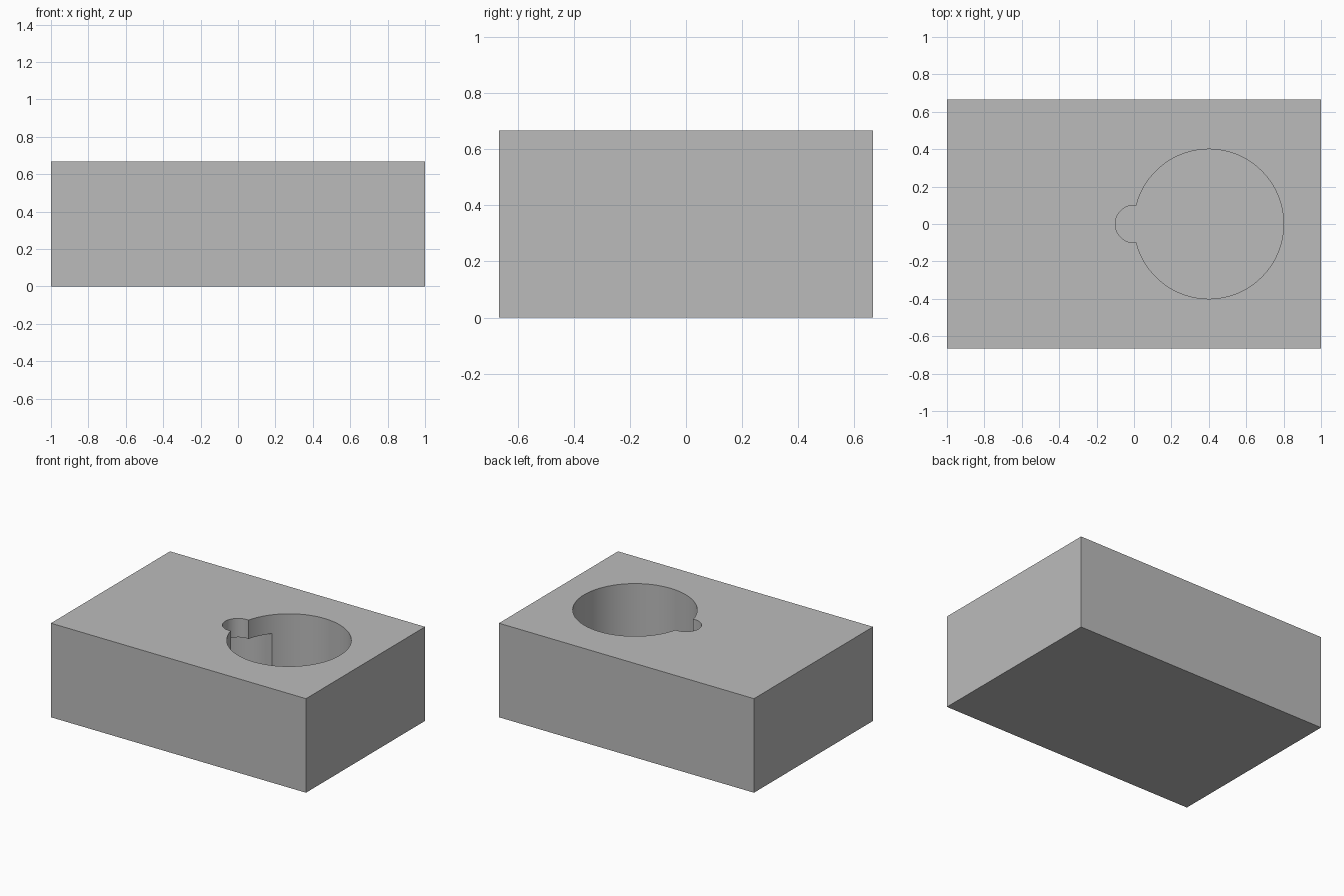
import bpy
import math

cube = bpy.data.objects.get("Cube")
if cube:
    bpy.data.objects.remove(cube, do_unlink=True)

U = 2 / 3            # one design unit; the block is 3 x 2 x 1 units
FLOOR = 0.2 * U      # thickness left under the pocket

# Single grey material
grey = bpy.data.materials.new("plain grey")
grey.use_nodes = True
colour = (0.5, 0.5, 0.5, 1)
grey.diffuse_color = colour
grey.node_tree.nodes["Principled BSDF"].inputs["Base Color"].default_value = colour

# Solid block
bpy.ops.mesh.primitive_cube_add(size=1, location=(0, 0, U / 2))
block = bpy.context.object
block.name = "block"
block.scale = (3 * U, 2 * U, U)
bpy.ops.object.transform_apply(location=True, rotation=False, scale=True)
block.data.materials.append(grey)


def bore(name, x, radius, bottom, top):
    """Cut a vertical round hole into the block."""
    bpy.ops.mesh.primitive_cylinder_add(
        vertices=96, radius=radius, depth=top - bottom,
        location=(x, 0, (bottom + top) / 2))
    cutter = bpy.context.object
    cutter.name = name
    cutter.hide_render = True
    cutter.data.materials.append(grey)
    bpy.context.view_layer.objects.active = block
    mod = block.modifiers.new(name, 'BOOLEAN')
    mod.operation = 'DIFFERENCE'
    mod.solver = 'EXACT'
    mod.object = cutter
    bpy.ops.object.modifier_apply(modifier=mod.name)
    bpy.data.objects.remove(cutter, do_unlink=True)


# Hidden undercut chamber, its narrow neck, and the large round pocket
bore("undercut_cutter", 0, 0.4 * U, FLOOR, 0.8 * U)
bore("neck_cutter", 0, 0.15 * U, 0.5 * U, 1.2 * U)
bore("pocket_cutter", 0.6 * U, 0.6 * U, FLOOR, 1.2 * U)

# Smooth the round walls, keep the rims sharp
bpy.ops.object.select_all(action='DESELECT')
block.select_set(True)
bpy.context.view_layer.objects.active = block
bpy.ops.object.shade_smooth_by_angle(angle=math.radians(30))
